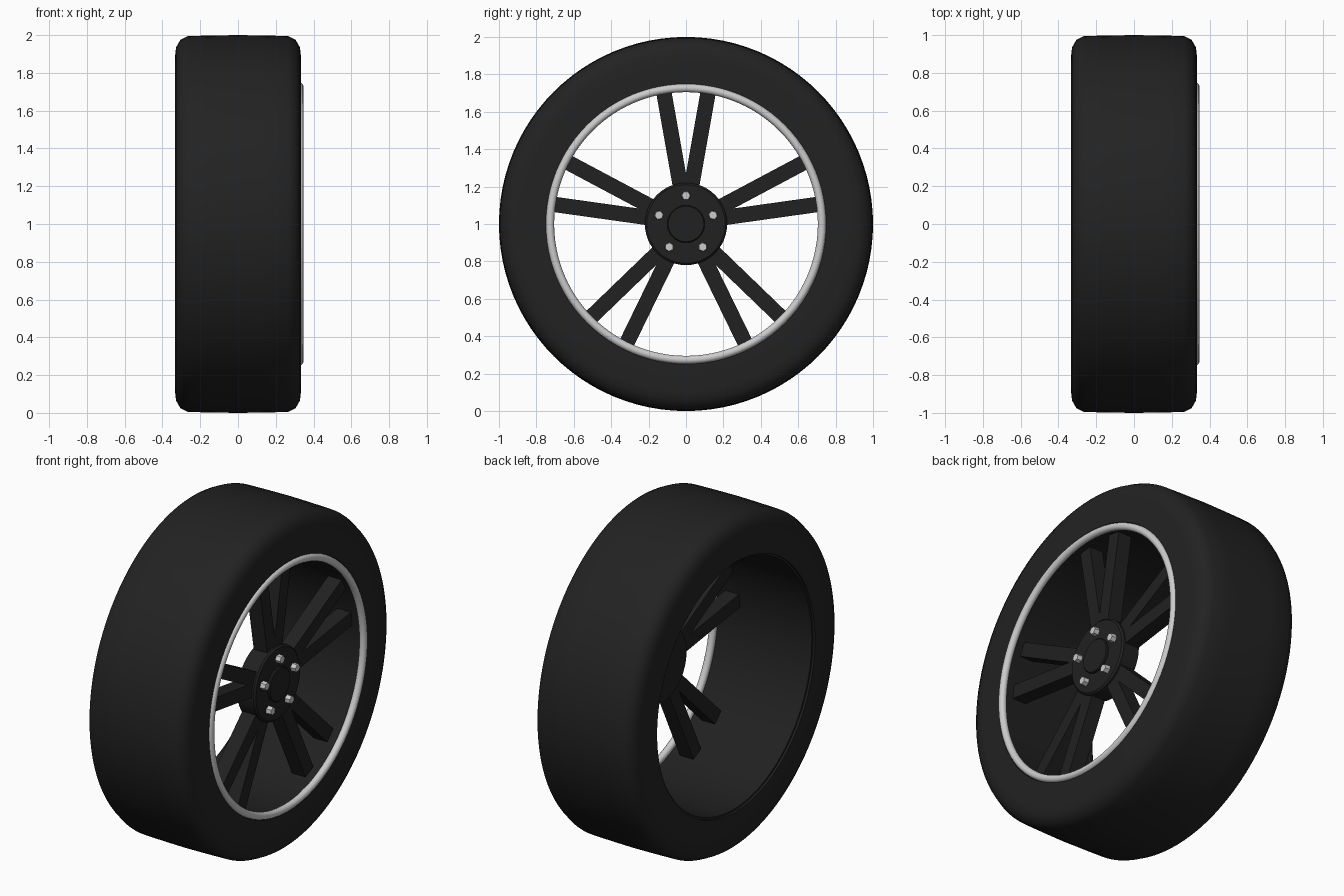
import bpy, bmesh, math
from mathutils import Matrix, Vector

if "Cube" in bpy.data.objects:
    bpy.data.objects.remove(bpy.data.objects["Cube"])


def material(name, rgb):
    m = bpy.data.materials.new(name)
    m.diffuse_color = (*rgb, 1)
    m.use_nodes = True
    m.node_tree.nodes["Principled BSDF"].inputs["Base Color"].default_value = m.diffuse_color
    return m


RUBBER = material("black rubber", (0.016, 0.016, 0.016))
BLACK = material("black metal", (0.015, 0.015, 0.015))
CHROME = material("chrome", (0.6, 0.6, 0.6))
CENTRE = Vector((0, 0, 1))


def finish(name, bm, mat, angle=30):
    bmesh.ops.recalc_face_normals(bm, faces=bm.faces)
    bmesh.ops.translate(bm, verts=bm.verts, vec=CENTRE)
    mesh = bpy.data.meshes.new(name)
    bm.to_mesh(mesh)
    bm.free()
    mesh.materials.append(mat)
    ob = bpy.data.objects.new(name, mesh)
    bpy.context.collection.objects.link(ob)
    bpy.ops.object.select_all(action='DESELECT')
    ob.select_set(True)
    bpy.context.view_layer.objects.active = ob
    bpy.ops.object.shade_smooth_by_angle(angle=math.radians(angle))
    return ob


def lathe(name, profile, mat, steps=96, closed=True, angle=30):
    """Spin (x, radius) points around the wheel axle."""
    bm = bmesh.new()
    vs = [bm.verts.new((x, 0, r)) for x, r in profile]
    pairs = list(zip(vs, vs[1:] + vs[:1])) if closed else list(zip(vs, vs[1:]))
    edges = [bm.edges.new(p) for p in pairs]
    bmesh.ops.spin(bm, geom=vs + edges, axis=(1, 0, 0), cent=(0, 0, 0),
                   angle=math.tau, steps=steps)
    bmesh.ops.remove_doubles(bm, verts=bm.verts, dist=1e-4)
    return finish(name, bm, mat, angle)


# Tyre: mirrored cross-section with rounded shoulders
half = [(0.14, 0.998), (0.265, 0.995), (0.305, 0.975), (0.328, 0.935),
        (0.333, 0.89), (0.333, 0.75)]
lathe("tyre", [(0, 1.0)] + half + [(-x, r) for x, r in reversed(half)], RUBBER, angle=50)

# Rim barrel lining the tyre
lathe("rim_barrel", [(-0.32, 0.752), (0.325, 0.752), (0.325, 0.738), (-0.32, 0.738)], BLACK)

# Bright outer rim ring
ring = [(0.325 + 0.022 * math.cos(a), 0.727 + 0.022 * math.sin(a))
        for a in (math.tau * i / 12 for i in range(12))]
lathe("rim_ring", ring, CHROME, angle=60)

# Hub and raised centre cap
lathe("hub", [(0.15, 0), (0.15, 0.22), (0.255, 0.22), (0.265, 0.21), (0.265, 0)],
      BLACK, 48, False)
lathe("hub_cap", [(0.26, 0), (0.26, 0.1), (0.275, 0.1), (0.28, 0.095), (0.28, 0)],
      BLACK, 48, False)


# Five pairs of splayed spokes
def spoke(bm, turn, side):
    a, b = Vector((0, side * 0.024, 0.17)), Vector((0, side * 0.123, 0.73))
    along = (b - a).normalized()
    across = Vector((0, along.z, -along.y)) * 0.041
    corners = [a - across, a + across, b + across, b - across]
    front = [bm.verts.new(turn @ (c + Vector((0.245, 0, 0)))) for c in corners]
    back = [bm.verts.new(turn @ (c + Vector((0.155, 0, 0)))) for c in corners]
    bm.faces.new(front)
    bm.faces.new(back[::-1])
    for i in range(4):
        j = (i + 1) % 4
        bm.faces.new((front[i], back[i], back[j], front[j]))


bm = bmesh.new()
for k in range(5):
    for side in (-1, 1):
        spoke(bm, Matrix.Rotation(math.tau * k / 5, 3, 'X'), side)
finish("spokes", bm, BLACK)

# Five hexagonal wheel nuts
bm = bmesh.new()
for k in range(5):
    place = (Matrix.Rotation(math.tau * k / 5, 4, 'X')
             @ Matrix.Translation((0.278, 0, 0.152))
             @ Matrix.Rotation(math.pi / 2, 4, 'Y'))
    bmesh.ops.create_cone(bm, cap_ends=True, segments=6, radius1=0.026,
                          radius2=0.023, depth=0.036, matrix=place)
finish("wheel_nuts", bm, CHROME)
